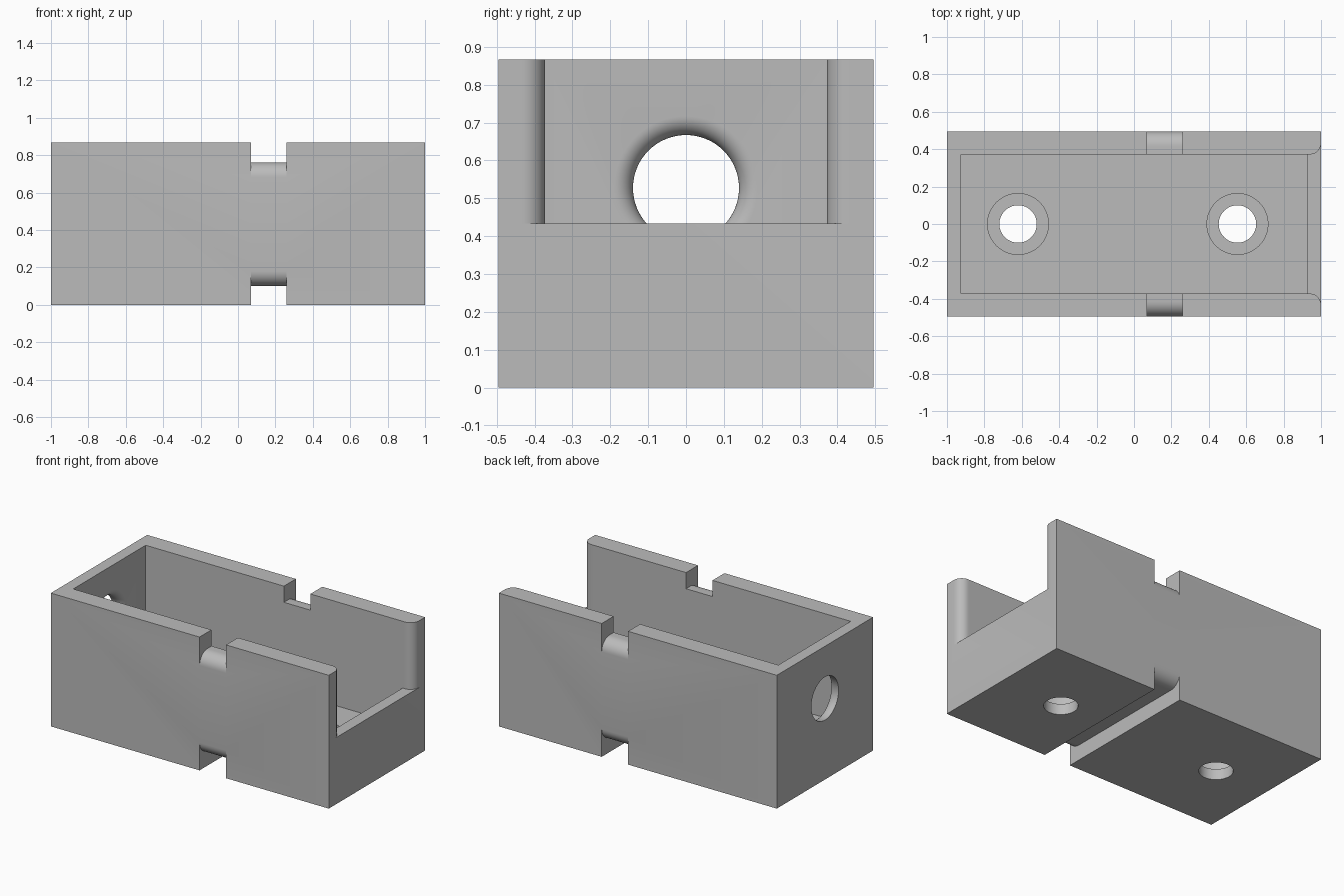
import bpy, bmesh
from math import sin, cos, pi, radians
from mathutils import Matrix

cube = bpy.data.objects.get("Cube")
if cube:
    bpy.data.objects.remove(cube, do_unlink=True)

HALF_Y, HEIGHT = 0.495, 0.867
IN_X, IN_Y = 0.925, 0.372
FLOOR, SILL = 0.19, 0.433

grey = bpy.data.materials.new("plain grey")
grey.use_nodes = True
grey.diffuse_color = (0.5, 0.5, 0.5, 1)
grey.node_tree.nodes["Principled BSDF"].inputs["Base Color"].default_value = (0.5, 0.5, 0.5, 1)


def make_object(name, bm):
    bmesh.ops.recalc_face_normals(bm, faces=bm.faces)
    mesh = bpy.data.meshes.new(name)
    bm.to_mesh(mesh)
    bm.free()
    mesh.materials.append(grey)
    obj = bpy.data.objects.new(name, mesh)
    bpy.context.collection.objects.link(obj)
    return obj


def prism(name, profile, low, high, axis="z"):
    """Extrude a profile given in xy (axis z) or in yz (axis x)."""
    bm = bmesh.new()
    place = (lambda u, v: (u, v, low)) if axis == "z" else (lambda u, v: (low, u, v))
    face = bm.faces.new([bm.verts.new(place(u, v)) for u, v in profile])
    grown = bmesh.ops.extrude_face_region(bm, geom=[face])["geom"]
    shift = (0, 0, high - low) if axis == "z" else (high - low, 0, 0)
    bmesh.ops.translate(bm, vec=shift, verts=[g for g in grown if isinstance(g, bmesh.types.BMVert)])
    return make_object(name, bm)


def lathe(name, profile, matrix):
    """Closed solid of revolution from (radius, height) points."""
    bm = bmesh.new()
    n = 64
    rings = [[bm.verts.new((r * cos(2 * pi * i / n), r * sin(2 * pi * i / n), z)) for i in range(n)]
             for r, z in profile]
    for a, b in zip(rings, rings[1:]):
        for i in range(n):
            j = (i + 1) % n
            bm.faces.new((a[i], a[j], b[j], b[i]))
    bm.faces.new(rings[0])
    bm.faces.new(rings[-1])
    bm.transform(matrix)
    return make_object(name, bm)


def rect(x0, x1, y):
    return [(x0, -y), (x1, -y), (x1, y), (x0, y)]


def quarter(steps=10):
    return [(sin(i * pi / 2 / steps), cos(i * pi / 2 / steps)) for i in range(steps + 1)]


def mirrored(points, axis):
    """Complete a half profile by reflecting it across one coordinate."""
    flip = (lambda p: (-p[0], p[1])) if axis == 0 else (lambda p: (p[0], -p[1]))
    return points + [flip(p) for p in reversed(points)]


# Outer block and main cavity
body = prism("open_box", rect(-1, 1, HALF_Y), 0, HEIGHT)
cutters = [prism("cavity_cutter", rect(-IN_X, IN_X, IN_Y), FLOOR, 1)]

# Low end opening with rounded wall ends
r = 0.06
half = [(0.9, IN_Y)] + [(1 - r + r * s, IN_Y + r - r * c) for s, c in quarter()] + [(1.1, IN_Y + r)]
cutters.append(prism("end_opening_cutter", mirrored(half, 1), SILL, 1))

# Strap grooves over the walls and under the base, rounded at the outer edges
r = 0.08
for name, z, way in (("upper_groove_cutter", 0.762, -1), ("lower_groove_cutter", 0.1, 1)):
    half = [(HALF_Y - r + r * s, z + way * (r - r * c)) for s, c in quarter()]
    half += [(0.6, z + way * r), (0.6, z - way * 0.2)]
    cutters.append(prism(name, mirrored(half, 0), 0.07, 0.26, "x"))

# Counterbored screw holes in the floor
for x in (-0.62, 0.553):
    steps = [(0.1, -0.1), (0.1, 0.07), (0.163, 0.07), (0.163, 0.3)]
    cutters.append(lathe("screw_hole_cutter", steps, Matrix.Translation((x, 0, 0))))

# Round port in the closed end, flared on the inside
r = 0.05
flare = [(0.14, -1.1)] + [(0.14 + r - r * c, -IN_X - r + r * s) for s, c in quarter()]
flare.append((0.14 + r, -0.8))
turn = Matrix.Translation((0, 0, 0.527)) @ Matrix.Rotation(pi / 2, 4, "Y")
cutters.append(lathe("port_cutter", flare, turn))

# Cut everything out of the block
bpy.ops.object.select_all(action="DESELECT")
bpy.context.view_layer.objects.active = body
body.select_set(True)
for cutter in cutters:
    cutter.hide_render = True
    mod = body.modifiers.new(cutter.name, "BOOLEAN")
    mod.operation = "DIFFERENCE"
    mod.solver = "EXACT"
    mod.object = cutter
    bpy.ops.object.modifier_apply(modifier=mod.name)
    bpy.data.objects.remove(cutter, do_unlink=True)

bpy.ops.object.shade_smooth_by_angle(angle=radians(30))
